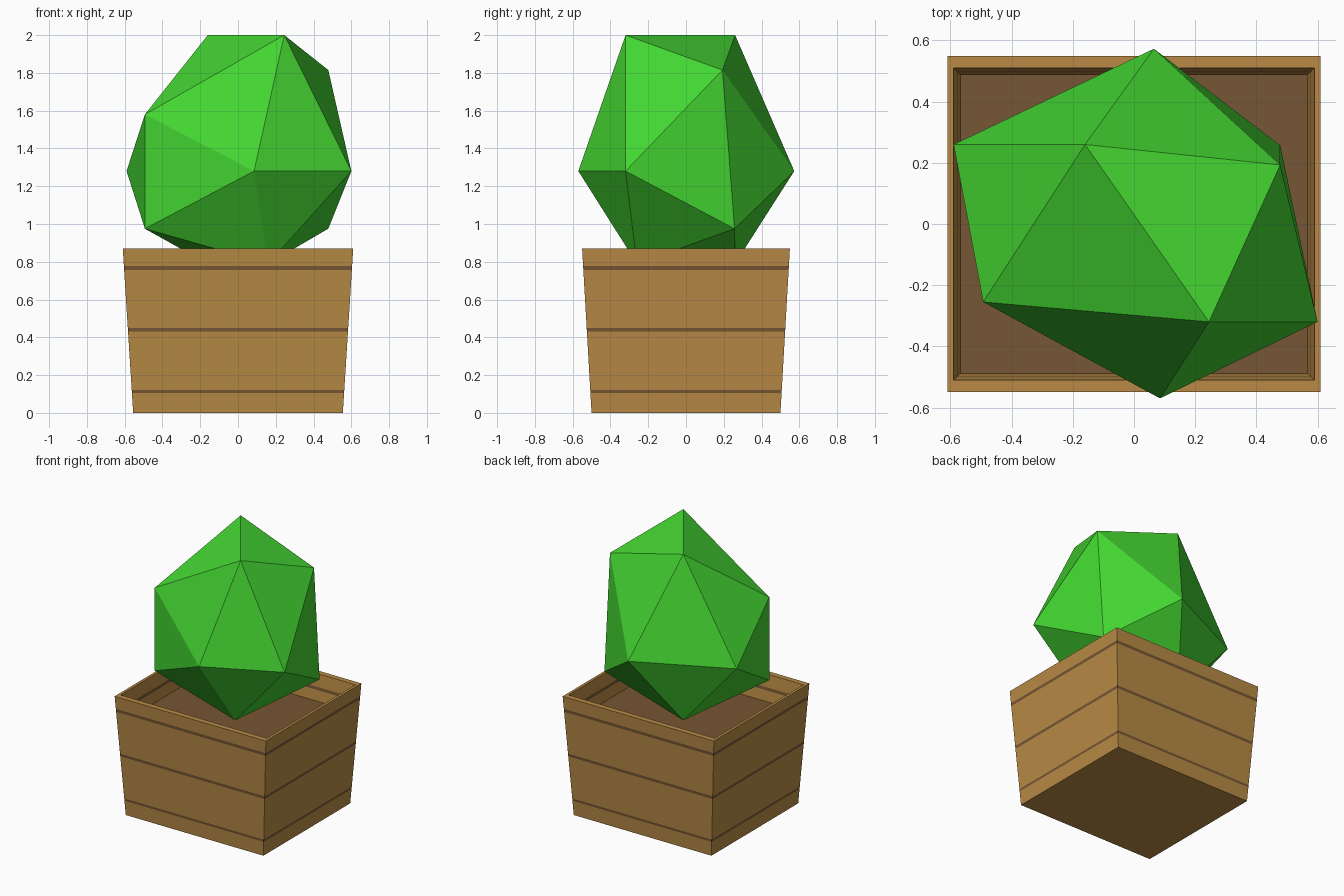
import bpy, bmesh
from mathutils import Vector

if "Cube" in bpy.data.objects:
    bpy.data.objects.remove(bpy.data.objects["Cube"])


def material(name, rgb):
    # 8-bit display colour to linear
    lin = [((c / 255 + 0.055) / 1.055) ** 2.4 for c in rgb]
    m = bpy.data.materials.new(name)
    m.diffuse_color = (*lin, 1)
    m.use_nodes = True
    m.node_tree.nodes["Principled BSDF"].inputs["Base Color"].default_value = m.diffuse_color
    return m


WOOD = material("tan wood", (184, 138, 69))
DARK = material("dark brown", (118, 86, 51))
LEAF = material("leaf green", (68, 214, 50))


def finish(name, bm, mats):
    bmesh.ops.recalc_face_normals(bm, faces=bm.faces)
    me = bpy.data.meshes.new(name)
    bm.to_mesh(me)
    bm.free()
    for m in mats:
        me.materials.append(m)
    ob = bpy.data.objects.new(name, me)
    bpy.context.collection.objects.link(ob)
    return ob


TOP, SOIL = 0.87, 0.68
BANDS = [(0.105, 0.122), (0.43, 0.45), (0.757, 0.778)]


def ring(bm, hx, hy, z):
    return [bm.verts.new((sx * hx, sy * hy, z))
            for sx, sy in ((-1, -1), (1, -1), (1, 1), (-1, 1))]


def outer(z):
    return 0.555 + 0.055 * z / TOP, 0.50 + 0.05 * z / TOP, z


def inner(z):
    k = (TOP - z) / (TOP - SOIL)
    return 0.59 - 0.022 * k, 0.51 - 0.022 * k, z


# tapered wooden planter: outside up, over the rim, down the inside
bm = bmesh.new()
levels = [0] + [z for b in BANDS for z in b] + [TOP]
path = [outer(z) for z in levels]
path += [inner(z) for z in (TOP, BANDS[2][1], BANDS[2][0], SOIL)]
rings = [ring(bm, *p) for p in path]
for a, b in zip(rings, rings[1:]):
    zm = (a[0].co.z + b[0].co.z) / 2
    for i in range(4):
        j = (i + 1) % 4
        f = bm.faces.new((a[i], a[j], b[j], b[i]))
        # dark seams between planks
        f.material_index = int(any(lo < zm < hi for lo, hi in BANDS))
bm.faces.new(rings[0][::-1])
bm.normal_update()
finish("planter_box", bm, [WOOD, DARK])

# soil
bm = bmesh.new()
bm.faces.new(ring(bm, *inner(SOIL)))
finish("soil", bm, [DARK])

# bush: hull of a regular icosahedron, corners then pulled to an uneven shape
G = 1.618
CORNERS = [
    ((1, G, 0), (0.065, 0.573, 1.28)),
    ((-1, G, 0), (-0.59, 0.26, 1.28)),
    ((1, -G, 0), (0.60, -0.32, 1.28)),
    ((-1, -G, 0), (0.085, -0.57, 1.28)),
    ((0, 1, G), (-0.16, 0.26, 2.0)),
    ((0, -1, G), (0.245, -0.32, 2.0)),
    ((0, 1, -G), (-0.16, 0.26, 0.79)),
    ((0, -1, -G), (0.16, -0.26, 0.79)),
    ((G, 0, 1), (0.478, 0.193, 1.815)),
    ((G, 0, -1), (0.478, 0.257, 0.975)),
    ((-G, 0, 1), (-0.493, -0.255, 1.58)),
    ((-G, 0, -1), (-0.493, -0.255, 0.975)),
]
bm = bmesh.new()
verts = [bm.verts.new(c[0]) for c in CORNERS]
bmesh.ops.convex_hull(bm, input=verts)
for v in bm.verts:
    v.co = min(CORNERS, key=lambda c: (Vector(c[0]) - v.co).length)[1]
finish("bush", bm, [LEAF])

# outward-facing soil normal
me = bpy.data.objects["soil"].data
if me.polygons[0].normal.z < 0:
    me.flip_normals()
